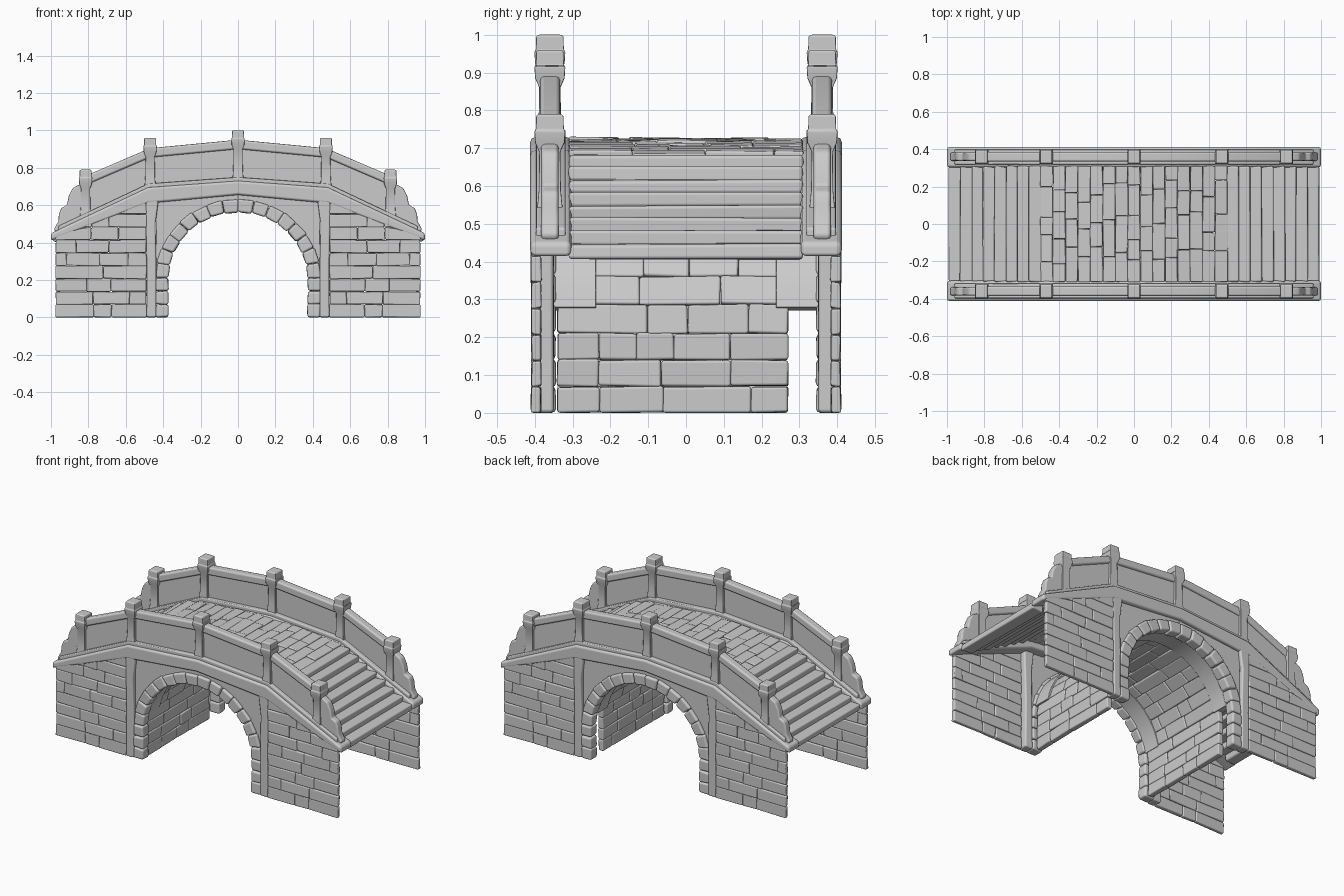
import bpy, bmesh, random
from math import cos, sin, pi

if "Cube" in bpy.data.objects:
    bpy.data.objects.remove(bpy.data.objects["Cube"])

random.seed(7)


def prism(bm, pts, y0, y1, jit=0.0):
    """Extrude an x-z outline along y, with optional hand-cut wobble."""
    def vert(p, y):
        x, z = p
        return bm.verts.new((x + random.uniform(-jit, jit), y + random.uniform(-jit, jit) * 0.6,
                             max(0.0, z + random.uniform(-jit, jit))))
    a = [vert(p, y0) for p in pts]
    b = [vert(p, y1) for p in pts]
    bm.faces.new(a)
    bm.faces.new(b[::-1])
    for i in range(len(a)):
        j = (i + 1) % len(a)
        bm.faces.new((a[j], a[i], b[i], b[j]))


def finish(bm, name, mirror=(False, False), bevel=0.007):
    bmesh.ops.recalc_face_normals(bm, faces=bm.faces)
    for f in bm.faces:
        f.smooth = True
    me = bpy.data.meshes.new(name)
    bm.to_mesh(me)
    bm.free()
    ob = bpy.data.objects.new(name, me)
    bpy.context.collection.objects.link(ob)
    m = ob.modifiers.new("bevel", 'BEVEL')
    m.width, m.segments, m.limit_method, m.harden_normals = bevel, 2, 'ANGLE', True
    if any(mirror):
        m = ob.modifiers.new("mirror", 'MIRROR')
        m.use_axis = (mirror[0], mirror[1], False)
        m.use_mirror_merge = False
    return ob


def line(pts):
    """Symmetric piecewise-linear height as a function of x."""
    def f(x):
        x = abs(x)
        for (a, za), (b, zb) in zip(pts, pts[1:]):
            if x <= b or b == pts[-1][0]:
                return za + (zb - za) * (x - a) / (b - a)
    return f


def cuts(a, b, lo, hi):
    out = [a]
    while b - out[-1] > hi:
        out.append(out[-1] + random.uniform(lo, hi))
    if len(out) > 1 and b - out[-1] < lo * 0.6:
        out.pop()
    return out + [b]


def band(name, xs, low, high, y0, y1, bevel=0.007):
    bm = bmesh.new()
    prism(bm, [(x, low(x)) for x in xs] + [(x, high(x)) for x in reversed(xs)], y0, y1)
    return finish(bm, name, (False, True), bevel)


corn_top = line([(0, .73), (.48, .695), (1, .45)])
corn_low = line([(0, .655), (.48, .61), (1, .41)])
rail_top = line([(0, .95), (.47, .905), (.82, .755)])


# Arch path stations: straight legs, then a half ellipse
def station(s, r):
    kind, v = s
    if kind:
        return kind * r, v
    return r * cos(v), .21 + (r - .02) * sin(v)


NARC = 16
legs = [0, .07, .14]
stations = ([(1, z) for z in legs] + [(0, pi * i / NARC) for i in range(NARC + 1)]
            + [(-1, z) for z in reversed(legs)])
pairs = list(zip(stations, stations[1:]))


def wedge(s, t, r0, r1):
    return [station(s, r0), station(t, r0), station(t, r1), station(s, r1)]


# Arch face stones
bm = bmesh.new()
for s, t in pairs:
    prism(bm, wedge(s, t, .372, .442), .345, .408, .004)
finish(bm, "arch_ring", (False, True), .012)

# Tunnel lining bricks
bm = bmesh.new()
for s, t in pairs:
    ys = cuts(-.34, .27, .09, .24)
    for y0, y1 in zip(ys, ys[1:]):
        prism(bm, wedge(s, t, .385, .42), y0, y1, .003)
finish(bm, "tunnel_bricks")

# Smooth lining strips near both mouths
arc = [(0, .17 + (pi - .34) * i / 24) for i in range(25)]
bm = bmesh.new()
prism(bm, [station(s, .379) for s in arc] + [station(s, .428) for s in reversed(arc)], .238, .35)
finish(bm, "tunnel_mouth_strip", (False, True), .002)

# Recessed spandrel plates above the arch
bm = bmesh.new()
half = [(0, pi / 2 * i / 12) for i in range(13)]
prism(bm, [station(s, .435) for s in half] + [(0, .68), (.44, .64)], .36, .39)
finish(bm, "spandrel", (True, True), .002)

# Pilasters beside the arch
bm = bmesh.new()
prism(bm, [(.435, 0), (.49, 0), (.487, .3), (.497, .63), (.425, .63), (.44, .5), (.438, .3)], .35, .41, .002)
finish(bm, "pilaster", (True, True), .01)

# Abutment brick walls, clipped under the sloping cornice
bm = bmesh.new()
for row in range(9):
    z0, z1 = row * .069, row * .069 + .069
    xs = cuts(.49, .975, .09, .23)
    for x0, x1 in zip(xs, xs[1:]):
        while corn_low(x1) + .03 < z0 + .01 and x1 > x0:
            x1 -= .01
        if x1 - x0 > .03:
            prism(bm, [(x0, z0), (x1, z0), (x1, min(z1, corn_low(x1) + .03)),
                       (x0, min(z1, corn_low(x0) + .03))], .383, .409, .003)
finish(bm, "abutment_bricks", (True, True), .006)

# Cornice with a plinth on top
knots = [-1, -.75, -.48, -.24, 0, .24, .48, .75, 1]
band("cornice", knots, corn_low, corn_top, .303, .412, .014)
inner = [-.96, -.48, 0, .48, .96]
band("parapet_plinth", inner, lambda x: corn_top(x) - .01, lambda x: corn_top(x) + .02, .318, .397)

# Parapet panel and handrail
span = [-.815, -.47, 0, .47, .815]
band("parapet_panel", span, corn_top, lambda x: rail_top(x) - .02, .344, .374, .003)
band("handrail", span, lambda x: rail_top(x) - .05, rail_top, .333, .386, .012)

# Stepped end scrolls
bm = bmesh.new()
prism(bm, [(.81, .53), (.81, .72), (.85, .71), (.885, .69), (.905, .65), (.915, .60), (.945, .585),
           (.958, .55), (.96, .515), (.985, .47), (.97, .45)], .337, .383)
finish(bm, "end_scroll", (True, True), .01)

# Posts with flared caps: (drop from top, half width)
bm = bmesh.new()
profile = [(0, .03), (.004, .036), (.04, .037), (.045, .041), (.075, .039), (.1, .028), (.2, .029)]
for x, top in ((0, 1.0), (.47, .96), (-.47, .96), (.815, .79), (-.815, .79)):
    rows = profile + [(top - corn_top(x), .034)]
    rings = [[bm.verts.new((x + sx * w * .88, .36 + sy * w, top - d))
              for sx, sy in ((-1, -1), (1, -1), (1, 1), (-1, 1))] for d, w in rows]
    bm.faces.new(rings[0])
    bm.faces.new(rings[-1][::-1])
    for a, b in zip(rings, rings[1:]):
        for i in range(4):
            bm.faces.new((a[i], a[i - 1], b[i - 1], b[i]))
finish(bm, "posts", (False, True), .005)

# Stair treads at both ends
bm = bmesh.new()
for side in (1, -1):
    for i in range(8):
        x1, top = .99 - i * .061, .447 + i * .034
        x0 = x1 - .075
        prism(bm, [(side * x0, top - .04), (side * x1, top - .04), (side * x1, top), (side * x0, top)],
              -.31, .31, .004)
finish(bm, "stair_treads", bevel=.01)

# Paved deck, bricks laid across the bridge
bm = bmesh.new()
N = 15


def deck(x):
    return .69 + .036 * (1 - (x / .5) ** 2)


for i in range(N):
    x0, x1 = -.5 + i / N, -.5 + (i + 1) / N
    ys = cuts(-.31, .31, .09, .2)
    for y0, y1 in zip(ys, ys[1:]):
        lift = random.uniform(-.004, .003)
        prism(bm, [(x0, deck(x0) - .045), (x1, deck(x1) - .045), (x1, deck(x1) + lift),
                   (x0, deck(x0) + lift)], y0, y1, .003)
finish(bm, "deck_pavers", bevel=.006)
